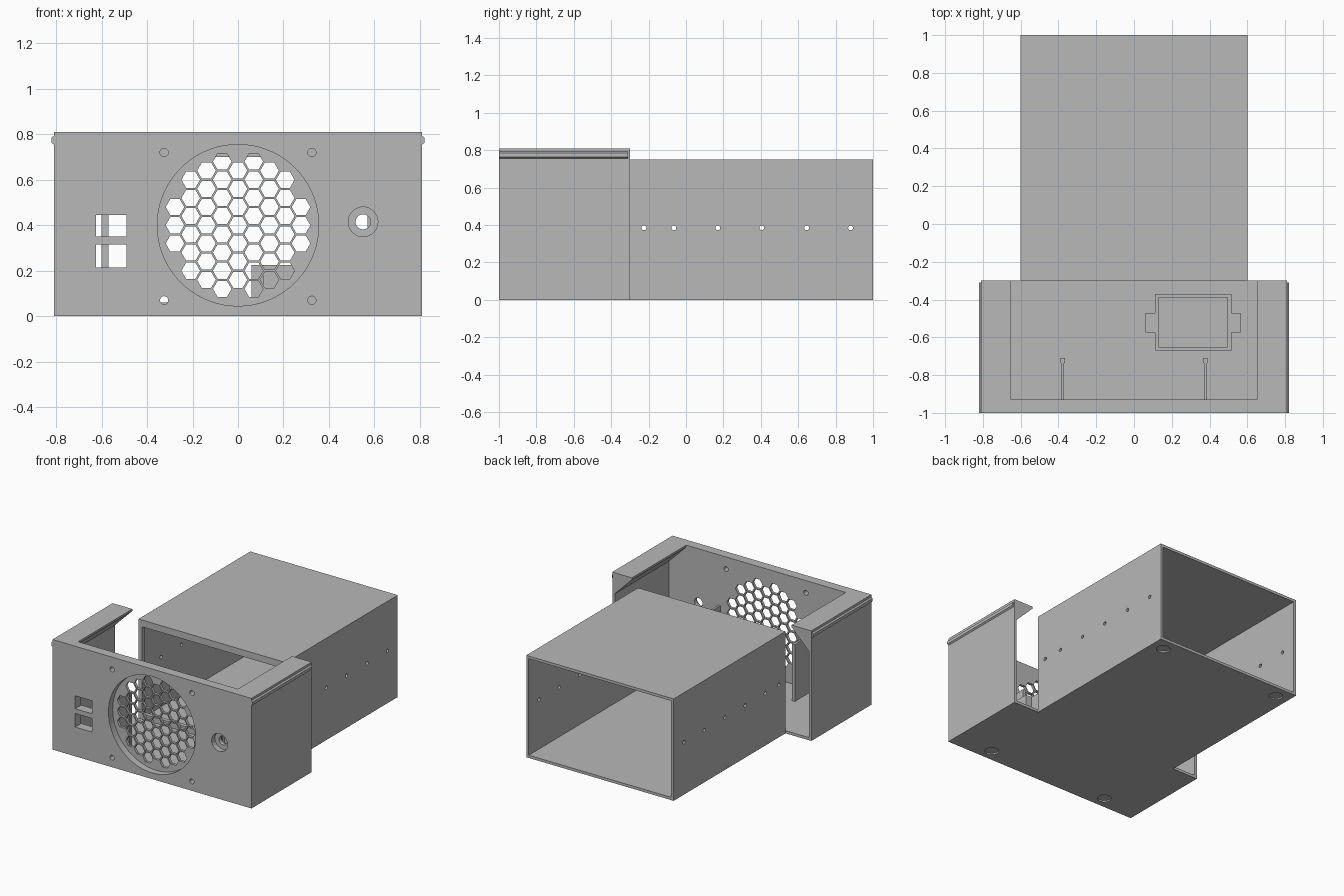
import bpy, bmesh
from math import cos, sin, pi, hypot
from mathutils import Vector

if "Cube" in bpy.data.objects:
    bpy.data.objects.remove(bpy.data.objects["Cube"])

grey = bpy.data.materials.new("plain_grey")
grey.use_nodes = True
colour = (0.48, 0.48, 0.48, 1)
grey.diffuse_color = colour
grey.node_tree.nodes["Principled BSDF"].inputs["Base Color"].default_value = colour


def add_prism(bm, points, axis, lo, hi):
    """Extrude a flat outline along one axis."""
    def place(u, v, w):
        return {"x": Vector((w, u, v)), "y": Vector((u, w, v)), "z": Vector((u, v, w))}[axis]
    face = bm.faces.new([bm.verts.new(place(u, v, lo)) for u, v in points])
    out = bmesh.ops.extrude_face_region(bm, geom=[face])["geom"]
    shift = place(0, 0, hi - lo)
    bmesh.ops.translate(bm, vec=shift, verts=[g for g in out if isinstance(g, bmesh.types.BMVert)])


def rect(u0, u1, v0, v1):
    return [(u0, v0), (u1, v0), (u1, v1), (u0, v1)]


def ring(u, v, r, n=40):
    return [(u + r * cos(2 * pi * i / n), v + r * sin(2 * pi * i / n)) for i in range(n)]


def make(name, prisms):
    """One object from a list of (outline, axis, start, end)."""
    bm = bmesh.new()
    for prism in prisms:
        add_prism(bm, *prism)
    bmesh.ops.recalc_face_normals(bm, faces=bm.faces)
    mesh = bpy.data.meshes.new(name)
    bm.to_mesh(mesh)
    bm.free()
    mesh.materials.append(grey)
    obj = bpy.data.objects.new(name, mesh)
    bpy.context.collection.objects.link(obj)
    return obj


def cut(obj, prisms):
    """Subtract prisms from an object and keep the plain result."""
    cutter = make("cutter", prisms)
    cutter.hide_render = True
    mod = obj.modifiers.new("cut", "BOOLEAN")
    mod.operation = "DIFFERENCE"
    mod.solver = "EXACT"
    mod.object = cutter
    bpy.context.view_layer.update()
    graph = bpy.context.evaluated_depsgraph_get()
    result = bpy.data.meshes.new_from_object(obj.evaluated_get(graph))
    obj.modifiers.clear()
    obj.data = result
    result.materials.clear()
    result.materials.append(grey)
    bpy.data.objects.remove(cutter)


# Shared sizes
WALL = 0.02
HALF, TOP = 0.81, 0.81
TUNNEL, ROOF = 0.6, 0.75
FRONT, INNER, JOIN, BACK = -1.0, -0.93, -0.3, 1.0
FAN_Z = 0.4

# Front panel with fan recess and power socket recess
panel = make("front_panel", [(rect(-HALF, HALF, 0, TOP), "y", FRONT, INNER)])
cut(panel, [(ring(0, FAN_Z, 0.355, 72), "y", -1.05, -0.95),
            (ring(0.55, 0.415, 0.065), "y", -1.05, -0.96)])

# Honeycomb grille, screw holes, socket hole and two ports
holes = []
pitch = 0.08
for col in range(-5, 6):
    for row in range(-5, 6):
        x = col * pitch * 0.866
        z = FAN_Z + (row + 0.5 * (col % 2)) * pitch
        if hypot(x, z - FAN_Z) < 0.31:
            holes.append((ring(x, z, 0.041, 6), "y", -1.05, -0.9))
for x in (-0.325, 0.325):
    for z in (0.07, 0.72):
        holes.append((ring(x, z, 0.018, 24), "y", -1.05, -0.9))
holes.append((ring(0.55, 0.415, 0.033), "y", -1.05, -0.9))
for z0, z1 in ((0.215, 0.315), (0.35, 0.445)):
    holes.append((rect(-0.625, -0.49, z0, z1), "y", -1.05, -0.9))
cut(panel, holes)

# Side walls with sloped top flanges, outer rails and fan clips
for side, label in ((1, "left"), (-1, "right")):
    profile = [(HALF, 0), (HALF, TOP), (0.65, TOP), (0.65, 0.795),
               (HALF - WALL, 0.655), (HALF - WALL, 0)]
    make(label + "_side_wall", [([(side * x, z) for x, z in profile], "y", INNER, JOIN)])
    rail = [(HALF, 0.755), (0.82, 0.763), (0.82, 0.785), (HALF, 0.793)]
    make(label + "_side_rail", [([(side * x, z) for x, z in rail], "y", FRONT, -0.31)])
    x = side * 0.378
    make(label + "_fan_clip", [
        (rect(x - 0.008, x + 0.008, INNER, -0.735), "z", WALL, 0.44),
        (rect(x - 0.012, x + 0.012, -0.735, -0.71), "z", WALL, 0.44)])

# Front floor
floor = make("front_floor", [(rect(-HALF + WALL, HALF - WALL, INNER, JOIN), "z", 0, WALL)])

# Rear tunnel, open at both ends, with side screw holes
tunnel = make("rear_tunnel", [(rect(-TUNNEL, TUNNEL, 0, ROOF), "y", JOIN, BACK)])
inside = rect(-TUNNEL + WALL, TUNNEL - WALL, WALL, ROOF - WALL)
cut(tunnel, [(inside, "y", JOIN - 0.1, BACK + 0.1)])
cut(tunnel, [(ring(y, 0.385, 0.013, 20), "x", -0.7, 0.7)
             for y in (-0.225, -0.065, 0.17, 0.405, 0.645, 0.88)])

# Rim around the tunnel entrance
rim = make("tunnel_rim", [(inside, "y", JOIN, JOIN + 0.03)])
cut(rim, [(rect(-0.57, 0.57, 0.06, 0.70), "y", JOIN - 0.1, JOIN + 0.1)])

# Shallow round foot recesses underneath
feet = [(ring(x, y, 0.047, 32), "z", -0.05, 0.01) for x in (-0.5, 0.5) for y in (-0.91, 0.905)]
for part in (panel, floor, tunnel):
    cut(part, feet)

# Component holder on the floor with an ear at each end
holder = make("component_holder", [(rect(0.11, 0.515, -0.67, -0.37), "z", WALL, 0.225)])
cut(holder, [(rect(0.13, 0.495, -0.65, -0.39), "z", WALL - 0.1, 0.4)])
make("holder_ears", [(rect(x, x + 0.05, -0.575, -0.47), "z", WALL, 0.225) for x in (0.06, 0.515)])
